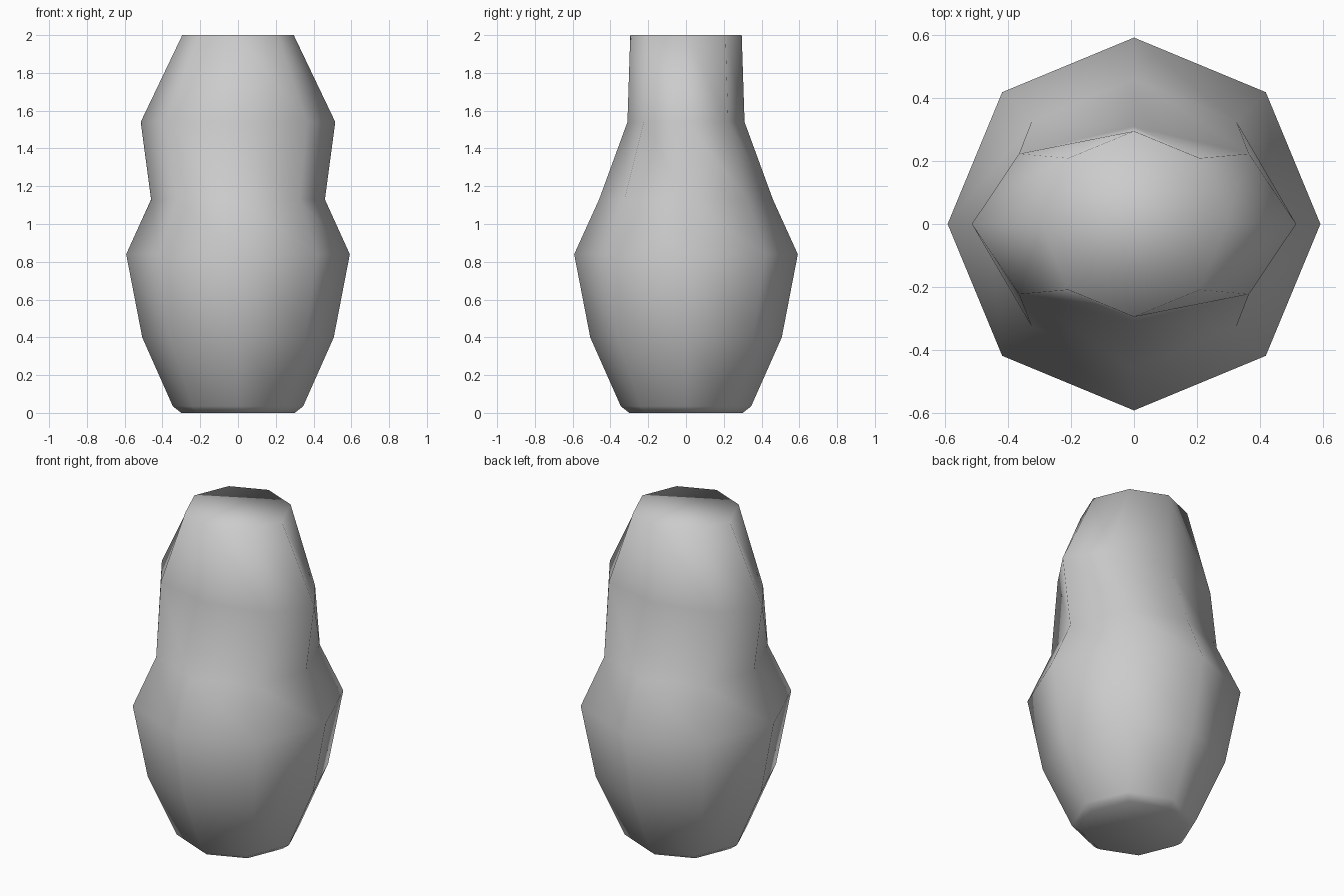
import bpy, bmesh
from math import sin, cos, pi

if "Cube" in bpy.data.objects:
    bpy.data.objects.remove(bpy.data.objects["Cube"], do_unlink=True)

SIDES = 8
R = 0.7071

# Vessel cross-sections: height, x radius, y radius, diagonal x, diagonal y
profile = [(z, r, r, r * R, r * R) for z, r in
           ((0, 0.30), (0.035, 0.345), (0.4, 0.507), (0.84, 0.592), (1.13, 0.46))]
profile += [(1.54, 0.515, 0.31, 0.365, 0.223), (2.0, 0.295, 0.295, 0.209, 0.209)]


def ring(bm, z, rx, ry, dx, dy):
    verts = []
    for i in range(SIDES):
        a = 2 * pi * i / SIDES
        fx, fy = (dx / R, dy / R) if i % 2 else (rx, ry)
        verts.append(bm.verts.new((fx * cos(a), fy * sin(a), z)))
    return verts


bm = bmesh.new()
rings = [ring(bm, *section) for section in profile]

# Walls, with every panel split the same way
for low, high in zip(rings, rings[1:]):
    for i in range(SIDES):
        j = (i + 1) % SIDES
        bm.faces.new((low[i], low[j], high[i]))
        bm.faces.new((high[i], low[j], high[j]))

# Top and base caps, each as three strips
for cap in (rings[0], rings[-1]):
    for strip in ((1, 2, 3, 4), (4, 5, 0, 1), (5, 6, 7, 0)):
        bm.faces.new([cap[i] for i in strip])

bmesh.ops.recalc_face_normals(bm, faces=bm.faces)
for face in bm.faces:
    face.smooth = True
mesh = bpy.data.meshes.new("vessel_body")
bm.to_mesh(mesh)
bm.free()
body = bpy.data.objects.new("vessel_body", mesh)
bpy.context.collection.objects.link(body)

# Plain light grey surface
grey = bpy.data.materials.new("light_grey")
grey.use_nodes = True
colour = (0.6, 0.6, 0.6, 1)
grey.diffuse_color = colour
grey.node_tree.nodes["Principled BSDF"].inputs["Base Color"].default_value = colour
mesh.materials.append(grey)
